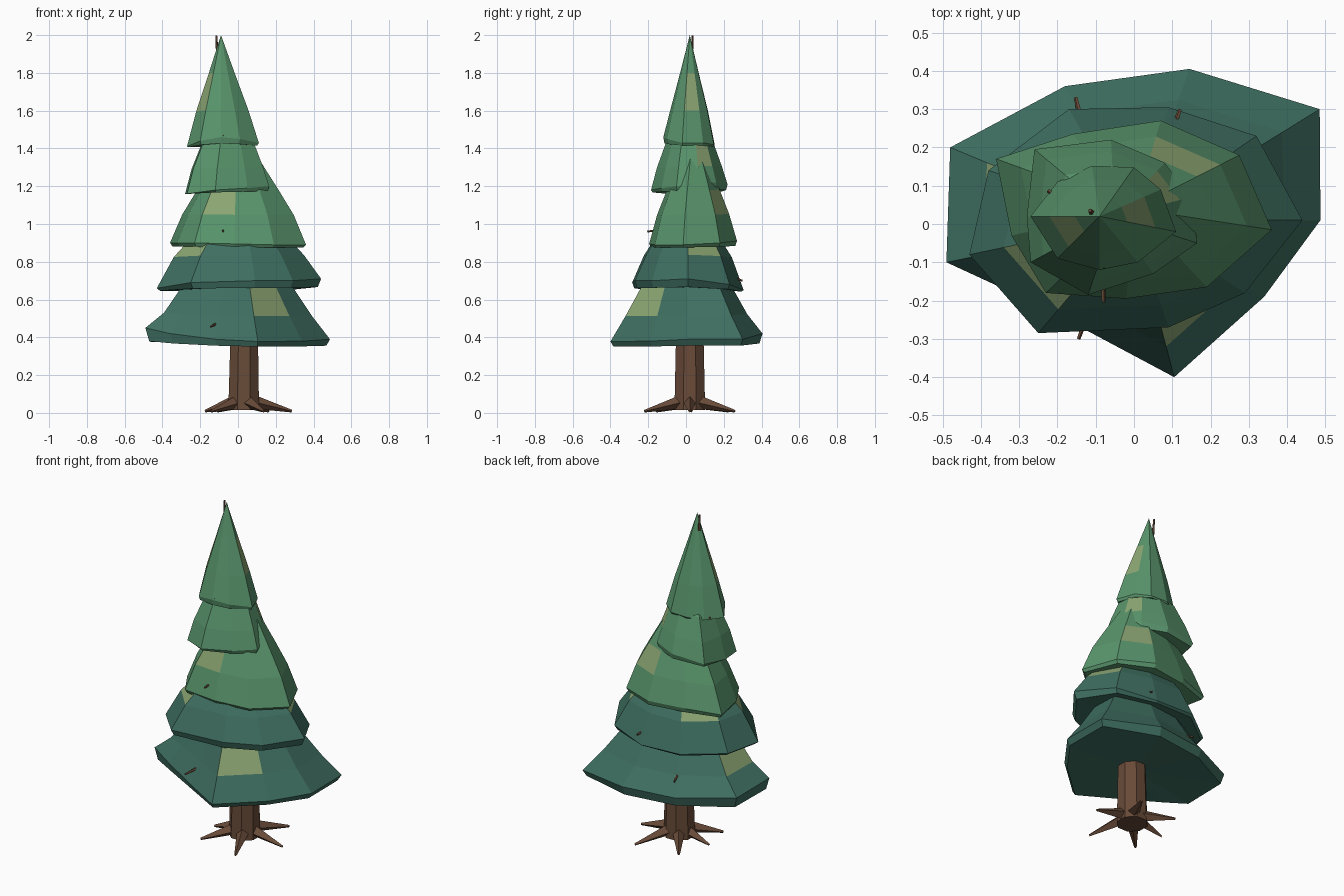
import bpy, math
from mathutils import Vector

if "Cube" in bpy.data.objects:
    bpy.data.objects.remove(bpy.data.objects["Cube"])


def material(name, rgb):
    m = bpy.data.materials.new(name)
    m.diffuse_color = (*rgb, 1)
    m.use_nodes = True
    m.node_tree.nodes["Principled BSDF"].inputs["Base Color"].default_value = m.diffuse_color
    return m


DARK = material("dark_needles", (0.05, 0.16, 0.12))
LIGHT = material("light_needles", (0.10, 0.30, 0.15))
PATCH = material("pale_patch", (0.26, 0.38, 0.17))
BARK = material("bark", (0.14, 0.07, 0.04))


def make(name, verts, faces, mats):
    me = bpy.data.meshes.new(name)
    me.from_pydata(verts, [], faces)
    for m in mats:
        me.materials.append(m)
    ob = bpy.data.objects.new(name, me)
    bpy.context.collection.objects.link(ob)
    return ob


def tier(name, rim, centre, rings, low, top, mat, patches):
    """Skirt of branches: rim points (x, y, z), shrinking rings (z, scale),
    underside drop, closing apex and pale faces given as (angle, band)."""
    n = len(rim)
    c = Vector((*centre, 0))
    mean = sum(p[2] for p in rim) / n
    loops = []
    # underside ring, rim, then rings towards the top
    loops.append([(c.x + (x - c.x) * .96, c.y + (y - c.y) * .96, mean - low + (z - mean) * .4)
                  for x, y, z in rim])
    loops.append(list(rim))
    for z0, s in rings:
        loops.append([(c.x + (x - c.x) * s, c.y + (y - c.y) * s, z0 + (z - mean) * .3 * s)
                      for x, y, z in rim])
    verts = [v for lp in loops for v in lp]
    faces = [(k * n + i, k * n + (i + 1) % n, (k + 1) * n + (i + 1) % n, (k + 1) * n + i)
             for k in range(len(loops) - 1) for i in range(n)]
    verts += [(c.x, c.y, mean - low + .01), top]
    lo, hi = len(verts) - 2, len(verts) - 1
    last = (len(loops) - 1) * n
    for i in range(n):
        j = (i + 1) % n
        faces += [(j, i, lo), (last + i, last + j, hi)]
    ob = make(name, verts, faces, [mat, PATCH])
    # pale faces: the face of the band that points closest to the angle
    for ang, band in patches:
        d = Vector((math.cos(math.radians(ang)), math.sin(math.radians(ang)), 0))
        polys = [ob.data.polygons[(band + 1) * n + i] for i in range(n)]
        best = max(polys, key=lambda p: ((p.center - c) * Vector((1, 1, 0)).length).xy.normalized().dot(d.xy))
        best.material_index = 1
    return ob


def spike(name, a, b, r1, r2, sides=4, turn=0.0):
    """Tapered faceted stick from a to b."""
    a, b = Vector(a), Vector(b)
    q = (b - a).to_track_quat('Z', 'Y')
    verts = []
    for p, r in ((a, r1), (b, r2)):
        for i in range(sides):
            t = 2 * math.pi * i / sides + turn
            verts.append(p + q @ Vector((r * math.cos(t), r * math.sin(t), 0)))
    faces = [(i, (i + 1) % sides, sides + (i + 1) % sides, sides + i) for i in range(sides)]
    faces += [tuple(reversed(range(sides))), tuple(range(sides, 2 * sides))]
    return make(name, verts, faces, [BARK])


# foliage tiers, bottom to top (rims run counter-clockwise)
tier("tier_1",
     [(.487, .01, .39), (.485, .30, .39), (.145, .405, .42), (-.18, .36, .42), (-.48, .20, .44),
      (-.49, -.10, .45), (-.36, -.16, .42), (-.12, -.28, .39), (.105, -.40, .378), (.34, -.19, .38)],
     (0, 0), [(.52, .80), (.68, .58), (.76, .35)], .045, (0, 0, .8), DARK, [(-48, 1), (165, 1)])
tier("tier_2",
     [(.44, .01, .71), (.32, .23, .68), (.09, .305, .65), (-.17, .30, .66), (-.38, .14, .66),
      (-.43, -.08, .66), (-.25, -.285, .69), (.09, -.27, .70), (.29, -.18, .70)],
     (0, .01), [(.83, .79), (.90, .64), (1.0, .3)], .025, (0, 0, 1.05), DARK,
     [(20, 1), (222, 1), (140, 1)])
tier("tier_3",
     [(.36, -.015, .89), (.275, .18, .90), (.07, .27, .91), (-.16, .235, .91), (-.36, .17, .90),
      (-.32, -.03, .90), (-.23, -.18, .90), (-.02, -.195, .895), (.19, -.165, .89)],
     (0, .04), [(1.05, .82), (1.18, .60), (1.35, .30)], .02, (-.02, .03, 1.5), LIGHT,
     [(48, 1), (242, 1)])
tier("tier_4",
     [(.165, -.05, 1.20), (.15, .07, 1.22), (.08, .16, 1.22), (-.06, .22, 1.21), (-.26, .195, 1.19),
      (-.28, .02, 1.16), (-.27, -.10, 1.16), (-.12, -.185, 1.18), (.05, -.13, 1.19)],
     (-.05, .02), [(1.30, .85), (1.43, .62), (1.5, .3)], .02, (-.07, .02, 1.55), LIGHT, [(40, 1)])
tier("tier_5",
     [(.11, -.02, 1.43), (.07, .09, 1.43), (0, .148, 1.42), (-.11, .152, 1.42), (-.20, .11, 1.41),
      (-.27, .02, 1.41), (-.20, -.09, 1.44), (-.09, -.12, 1.46), (.01, -.10, 1.45)],
     (-.09, .02), [(1.60, .73), (1.80, .36)], .015, (-.09, .02, 2.0), LIGHT, [(15, 1), (185, 1)])

# trunk
spike("trunk", (.03, .02, .015), (.035, .02, .70), .088, .072, 8, math.pi / 8)

# roots: angle and reach
for i, (ang, reach) in enumerate([(0, .25), (62, .27), (125, .25), (178, .21), (225, .25), (293, .26)]):
    t = math.radians(ang)
    d = Vector((math.cos(t), math.sin(t), 0))
    o = Vector((.035, .02, 0))
    spike(f"root_{i + 1}", o + d * .05 + Vector((0, 0, .058)), o + d * reach + Vector((0, 0, .009)),
          .036, .007)

# small twigs poking out of the foliage
twigs = [((-.08, -.12, .97), (-.08, -.205, .96)), ((-.12, -.23, .47), (-.145, -.30, .455)),
         ((-.08, -.08, 1.48), (-.08, -.115, 1.465)), ((.10, .24, .72), (.12, .298, .70)),
         ((-.14, .28, .52), (-.152, .33, .50)), ((-.20, .07, 1.42), (-.225, .088, 1.42)),
         ((-.11, .03, 1.9), (-.115, .035, 1.998))]
for i, (a, b) in enumerate(twigs):
    spike(f"twig_{i + 1}", a, b, .008, .005, 5)
